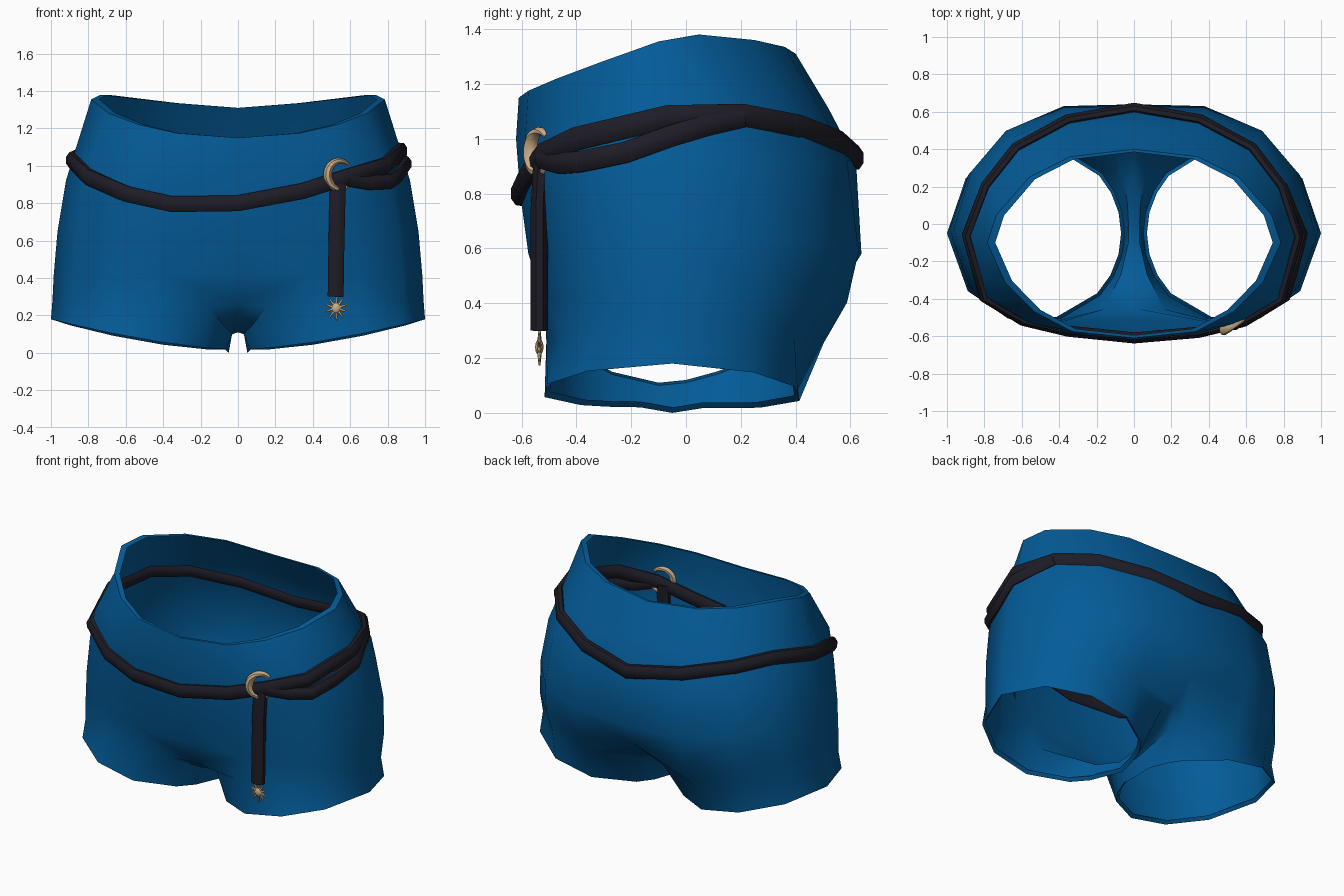
import bpy, bmesh, math
from mathutils import Vector, Matrix

cube = bpy.data.objects.get("Cube")
if cube:
    bpy.data.objects.remove(cube)


def material(name, rgb):
    m = bpy.data.materials.new(name)
    m.use_nodes = True
    m.diffuse_color = (*rgb, 1)
    m.node_tree.nodes["Principled BSDF"].inputs["Base Color"].default_value = (*rgb, 1)
    return m


blue = material("blue cloth", (0.001, 0.105, 0.315))
dark = material("dark leather", (0.013, 0.012, 0.02))
gold = material("pale gold", (0.6, 0.42, 0.24))


def finish(bm, name, mat, angle=45):
    bmesh.ops.recalc_face_normals(bm, faces=bm.faces)
    me = bpy.data.meshes.new(name)
    bm.to_mesh(me)
    bm.free()
    me.materials.append(mat)
    ob = bpy.data.objects.new(name, me)
    bpy.context.collection.objects.link(ob)
    bpy.ops.object.select_all(action="DESELECT")
    ob.select_set(True)
    bpy.context.view_layer.objects.active = ob
    bpy.ops.object.shade_smooth_by_angle(angle=math.radians(angle))


def sweep(name, pts, mat, rv, rh, ref, closed=False, taper=None, sides=8):
    """Oval tube along a path; rv is measured along ref, rh across it."""
    bm = bmesh.new()
    pts = [Vector(p) for p in pts]
    n = len(pts)
    rings = []
    for i, p in enumerate(pts):
        a = pts[(i - 1) % n] if closed or i > 0 else p
        b = pts[(i + 1) % n] if closed or i < n - 1 else p
        t = (b - a).normalized()
        out = t.cross(Vector(ref)).normalized()
        up = out.cross(t)
        s = taper(i / (n - 1)) if taper else 1
        rings.append([bm.verts.new(p + s * (up * rv * math.sin(w) + out * rh * math.cos(w)))
                      for w in (math.tau * (k + 0.5) / sides for k in range(sides))])
    for i in range(n if closed else n - 1):
        r, q = rings[i], rings[(i + 1) % n]
        for k in range(sides):
            m = (k + 1) % sides
            bm.faces.new((r[k], r[m], q[m], q[k]))
    if not closed:
        bm.faces.new(rings[0])
        bm.faces.new(rings[-1])
    finish(bm, name, mat)


# Waist rim, half way round from front centre to back centre
WAIST = [(0, -.61, 1.15), (.33, -.575, 1.175), (.53, -.47, 1.22), (.69, -.31, 1.28),
         (.785, -.1, 1.355), (.735, .05, 1.38), (.56, .25, 1.36), (.34, .36, 1.335), (0, .4, 1.31)]
# Half outline below the waist
OUTLINE = [(0, -1), (.38, -.94), (.65, -.83), (.89, -.6), (1, 0),
           (.9, .45), (.71, .76), (.39, .95), (0, 1)]
# Per level: front y, back y, side x, mid y, then front, side and back height
LEVELS = [(-.62, .52, .865, -.07, 1.0, 1.1, 1.11),
          (-.605, .62, .92, -.04, .8, .92, .92),
          (-.575, .665, .965, -.03, .58, .65, .58),
          (-.55, .62, .985, -.03, .42, .42, .4),
          (-.54, .53, .992, -.03, .26, .28, .25)]


def level_point(level, j):
    f, b, s, c, zf, zs, zb = level
    u, v = OUTLINE[j]
    y = c + (v * (c - f) if v < 0 else v * (b - c))
    z = zs + ((zf - zs) * abs(v) if v < 0 else (zb - zs) * v ** 3)
    return Vector((s * u, y, z))


columns = [[Vector(WAIST[j])] + [level_point(l, j) for l in LEVELS] for j in range(9)]
# Hollows at the front and back centre
columns[0][4:] = [Vector((0, -.515, .42)), Vector((0, -.45, .26))]
columns[8][3:] = [Vector((0, .64, .58)), Vector((0, .54, .42)), Vector((0, .38, .29))]

# Shorts: half a torso, a narrow crotch floor and a closed leg ring
bm = bmesh.new()
lip = [bm.verts.new((x * .945, (y + .1) * .97 - .1, z)) for x, y, z in WAIST]
grid = [lip] + [[bm.verts.new(c[i]) for c in columns] for i in range(len(columns[0]))]
front_fold = bm.verts.new((.16, -.455, .25))
back_fold = bm.verts.new((.09, .37, .24))
for r, q in zip(grid, grid[1:]):
    for j in range(8):
        face = [r[j], r[j + 1], q[j + 1], q[j]]
        if q is grid[-1] and j in (0, 7):
            face.insert(3, front_fold if j == 0 else back_fold)
        bm.faces.new(face)
floor_line = ((.25, .2), (.11, .15), (0, .12), (-.1, .11), (-.27, .15))
middle = [grid[-1][8]] + [bm.verts.new((0, y, z)) for y, z in floor_line] + [grid[-1][0]]
widths = (.06, .035, .03, .03, .07)
edge = [bm.verts.new((w, y, z - .01)) for w, (y, z) in zip(widths, floor_line)]
border = [back_fold] + edge + [front_fold]
for k in range(6):
    bm.faces.new((middle[k], middle[k + 1], border[k + 1], border[k]))
# Leg opening with a narrow turned-in hem
leg_top = [front_fold] + grid[-1][1:8] + [back_fold] + edge
hem, turned = [], []
for deg in (-136, -104, -72, -40, 0, 38, 72, 105, 138, 152, 166, 180, 194, 209):
    a = math.radians(deg)
    dx, dy = .475 * math.cos(a), .48 * math.sin(a)
    x, y = .525 + dx, -.05 + dy
    z = .02 + .16 * ((x - .05) / .95) ** 1.5 - .03 * max(0, y)
    z = z if deg != 180 else 0
    hem.append(bm.verts.new((x, y, z)))
    turned.append(bm.verts.new((.525 + dx * .96, -.05 + dy * .96, z + .02)))
for upper, lower in ((leg_top, hem), (hem, turned)):
    for k in range(14):
        m = (k + 1) % 14
        bm.faces.new((upper[k], upper[m], lower[m], lower[k]))
# Mirror to the other side and weld the centre seam
copy = bmesh.ops.duplicate(bm, geom=bm.verts[:] + bm.edges[:] + bm.faces[:])["geom"]
for v in copy:
    if isinstance(v, bmesh.types.BMVert):
        v.co.x = -v.co.x
bmesh.ops.remove_doubles(bm, verts=bm.verts[:], dist=1e-4)
finish(bm, "shorts", blue, 48)


def on_cloth(j, z, side=1, lift=.004):
    """Point at height z on a body column (or between two), lifted outward."""
    k = min(int(j), 7)
    col = [a.lerp(b, j - k) for a, b in zip(columns[k], columns[k + 1])]
    for a, b in zip(col, col[1:]):
        if a.z >= z >= b.z:
            p = a.lerp(b, (a.z - z) / (a.z - b.z))
            break
    p = p + Vector((p.x, p.y, 0)).normalized() * lift
    return Vector((p.x * side, p.y, p.z))


# Belt loop and the second strand on the left hip
UP = (0, 0, 1)
left = [.80, .865, .94, 1.0, 1.08, 1.085, 1.045, .985, .93]
right = [.795, .85, .94, 1.03, 1.075, 1.045, .985]
path = [on_cloth(j, z) for j, z in enumerate(left)]
path += [on_cloth(j, right[j - 1], -1) for j in range(7, 0, -1)]
sweep("belt", path, dark, .046, .032, UP, closed=True)
strand = [on_cloth(j, z, lift=.008) for j, z in
          ((2, .93), (2.5, .91), (3, .915), (3.5, .95), (4, 1.01), (4.5, 1.05), (5, 1.08))]
sweep("belt_lower_strand", strand, dark, .042, .03, UP)

# Hanging strap
sweep("hanging_strap", [(.535, -.525, .93), (.53, -.535, .75), (.525, -.535, .52), (.522, -.535, .3)],
      dark, .046, .034, (1, 0, 0))

# Crescent buckle, turned to follow the hip
turn = Matrix.Rotation(math.radians(28), 3, "Z")
arc = []
for i in range(19):
    a = math.radians(50 + 270 * i / 18)
    arc.append(turn @ Vector((.075 * math.cos(a), 0, .075 * math.sin(a))) + Vector((.545, -.53, .952)))
sweep("crescent_buckle", arc, gold, .028, .022, (0, 1, 0),
      taper=lambda t: .4 + .7 * math.sin(math.pi * t))

# Starburst charm: a small body with tapering rays
bm = bmesh.new()
bmesh.ops.create_uvsphere(bm, u_segments=10, v_segments=6, radius=.026,
                          matrix=Matrix.Diagonal((1, .6, 1.15, 1)))
for i in range(10):
    reach = .062 if i % 5 else .068
    m = Matrix.Rotation(math.tau * i / 10, 4, "Y") @ Matrix.Translation((0, 0, reach / 2))
    bmesh.ops.create_cone(bm, cap_ends=True, segments=5, radius1=.011, radius2=.004,
                          depth=reach, matrix=m)
bmesh.ops.translate(bm, verts=bm.verts, vec=(.525, -.535, .24))
finish(bm, "star_charm", gold)
